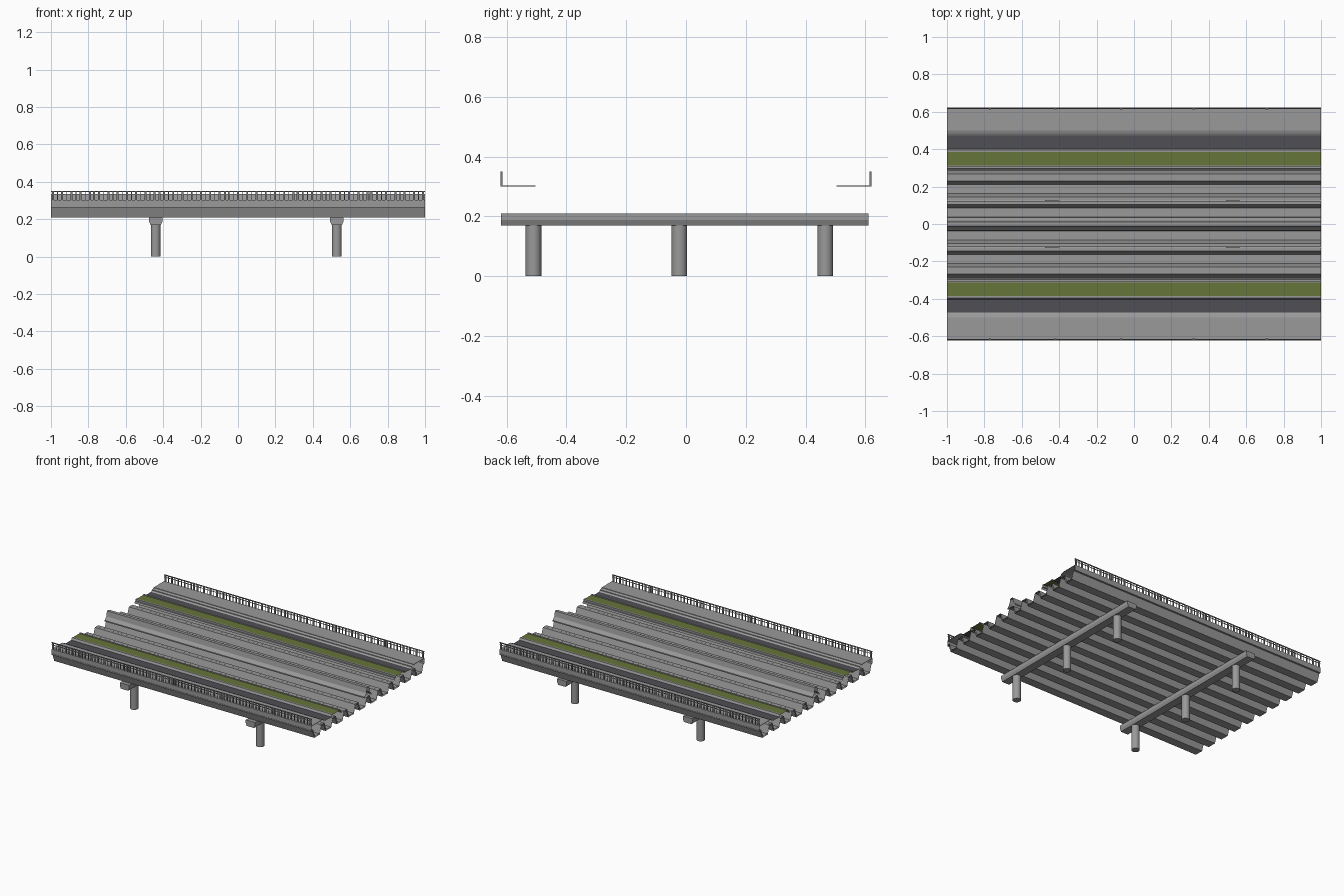
import bpy, bmesh, math
from mathutils import Matrix, Vector

if "Cube" in bpy.data.objects:
    bpy.data.objects.remove(bpy.data.objects["Cube"])


def mat(name, c):
    m = bpy.data.materials.new(name)
    m.diffuse_color = (*c, 1)
    m.use_nodes = True
    m.node_tree.nodes["Principled BSDF"].inputs["Base Color"].default_value = m.diffuse_color
    return m


CONCRETE = mat("concrete", (0.32, 0.32, 0.32))
ASPHALT = mat("dark_asphalt", (0.08, 0.078, 0.089))
GRASS = mat("grass_green", (0.133, 0.178, 0.042))
STEEL = mat("rail_grey", (0.22, 0.22, 0.22))


def finish(name, bm, m):
    me = bpy.data.meshes.new(name)
    bm.to_mesh(me)
    bm.free()
    me.materials.append(m)
    ob = bpy.data.objects.new(name, me)
    bpy.context.collection.objects.link(ob)
    return ob


def sweep(name, profile, m, closed=False):
    """Run a (y, z) profile along the whole bridge, with open ends."""
    bm = bmesh.new()
    a = [bm.verts.new((-1, y, z)) for y, z in profile]
    b = [bm.verts.new((1, y, z)) for y, z in profile]
    n = len(profile)
    for i in range(n if closed else n - 1):
        j = (i + 1) % n
        bm.faces.new((a[i], b[i], b[j], a[j]))
    return finish(name, bm, m)


def box(bm, x0, x1, y0, y1, z0, z1):
    c = Vector((x0 + x1, y0 + y1, z0 + z1)) / 2
    bmesh.ops.create_cube(bm, size=1, matrix=Matrix.Translation(c)
                          @ Matrix.Diagonal((x1 - x0, y1 - y0, z1 - z0, 1)))


# trough girders, open on top, side by side
inner = [(-.062, .272), (-.043, .272), (-.024, .218), (.024, .218), (.043, .272), (.062, .272)]
outer = [(.062, .264), (.049, .264), (.030, .21), (-.030, .21), (-.049, .264), (-.062, .264)]
for i in range(10):
    c = (i - 4.5) * .1245
    sweep("trough_girder", [(y + c, z) for y, z in inner + outer], CONCRETE, True)

# median barrier
sweep("median_barrier", [(-.036, .272), (-.036, .28), (-.018, .30), (-.011, .336),
                         (.011, .336), (.018, .30), (.036, .28), (.036, .272)][::-1],
      CONCRETE)

# side strips, mirrored on both edges of the deck
for s in (-1, 1):
    def strip(name, pts, m):
        p = [(s * y, z) for y, z in pts]
        sweep(name, p if s > 0 else p[::-1], m)

    strip("inner_kerb", [(.292, .272), (.296, .285), (.304, .285), (.304, .298),
                         (.314, .298), (.314, .292)], CONCRETE)
    strip("planting_strip", [(.314, .295), (.386, .295)], GRASS)
    strip("outer_kerb", [(.386, .292), (.386, .298), (.396, .298), (.403, .283)], CONCRETE)
    strip("side_lane", [(.403, .283), (.472, .283)], ASPHALT)
    strip("sidewalk", [(.472, .283), (.484, .29), (.484, .295), (.50, .30), (.62, .302),
                       (.62, .27), (.605, .266)], CONCRETE)

    # thin paving on the sidewalk
    bm = bmesh.new()
    y = sorted((s * .503, s * .619))
    box(bm, -1, 1, *y, .30, .303)
    finish("sidewalk_paving", bm, CONCRETE)

    # railing with posts, thin bars and two rails
    bm = bmesh.new()
    c = s * .617
    box(bm, -1, 1, c - .003, c + .003, .345, .35)
    box(bm, -1, 1, c - .002, c + .002, .331, .334)
    for i in range(41):
        x = -.99 + i * .0495
        box(bm, x - .005, x + .005, c - .003, c + .003, .30, .346)
        if i < 40:
            box(bm, x + .023, x + .0265, c - .002, c + .002, .303, .346)
    for x in (-.77, -.42, -.07, .32, .71):
        box(bm, x - .006, x + .006, c - .004, c + .004, .30, .348)
    finish("railing", bm, STEEL)

# piers: tapered cap beam on three round columns
for x in (-.44, .528):
    bm = bmesh.new()
    prof = [(-.028, .17), (.028, .17), (.036, .188), (.036, .21), (-.036, .21), (-.036, .188)]
    f = bm.faces.new([bm.verts.new((x + px, -.618, z)) for px, z in prof])
    r = bmesh.ops.extrude_face_region(bm, geom=[f])
    bmesh.ops.translate(bm, vec=(0, 1.228, 0),
                        verts=[v for v in r["geom"] if isinstance(v, bmesh.types.BMVert)])
    bmesh.ops.recalc_face_normals(bm, faces=bm.faces[:])
    finish("pier_cap_beam", bm, CONCRETE)
    for y in (-.51, -.022, .466):
        bm = bmesh.new()
        bmesh.ops.create_cone(bm, cap_ends=True, segments=24, radius1=.026, radius2=.026,
                              depth=.172, matrix=Matrix.Translation((x, y, .086)))
        for f in bm.faces:
            f.smooth = len(f.verts) == 4
        finish("pier_column", bm, CONCRETE)
